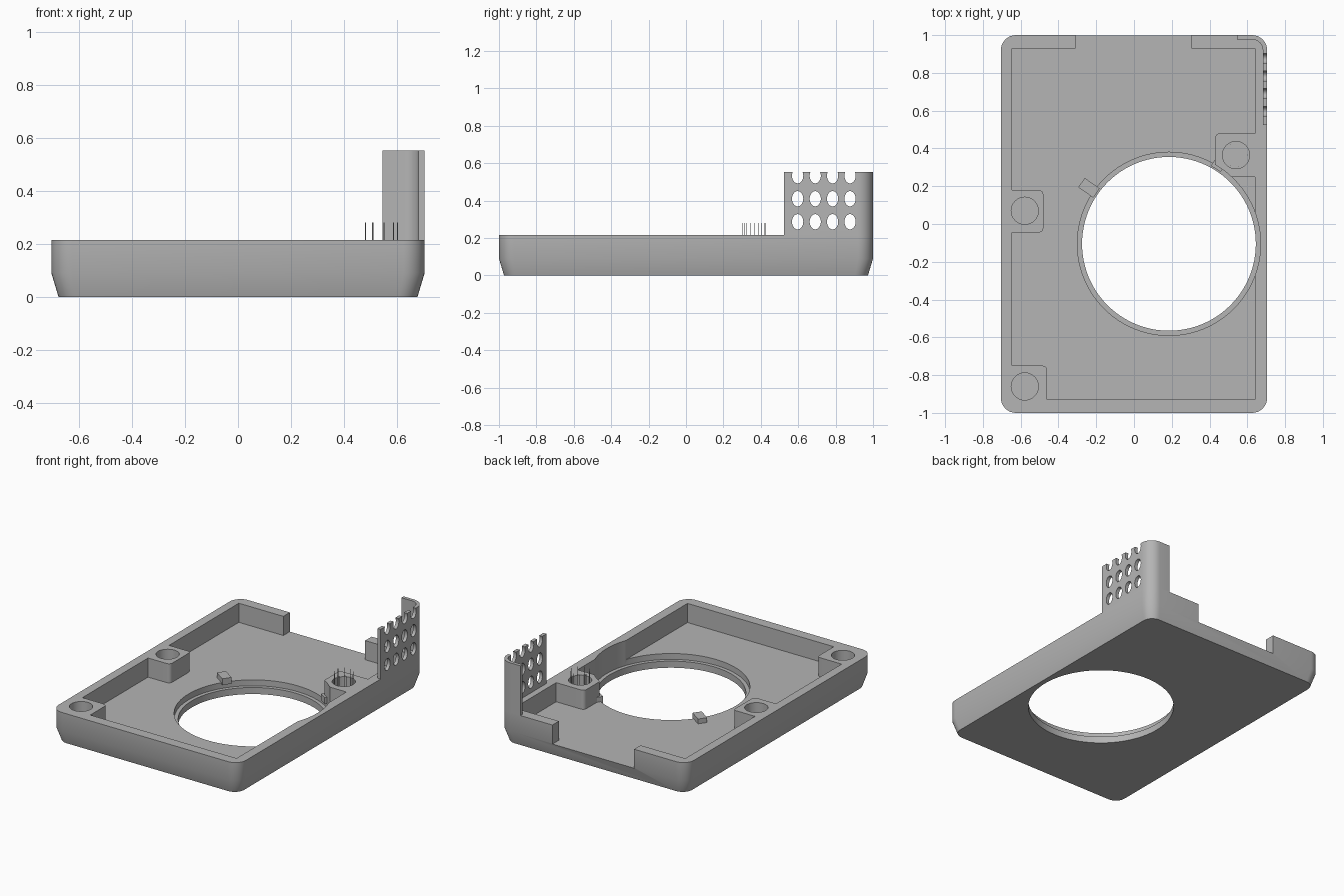
import bpy, bmesh, math
from mathutils import Vector

if "Cube" in bpy.data.objects:
    bpy.data.objects.remove(bpy.data.objects["Cube"], do_unlink=True)

grey = bpy.data.materials.new("plain grey plastic")
grey.use_nodes = True
grey.diffuse_color = (0.46, 0.46, 0.46, 1)
grey.node_tree.nodes["Principled BSDF"].inputs["Base Color"].default_value = grey.diffuse_color

RIM, FLOOR, LEDGE, TOP = 0.215, 0.085, 0.045, 0.553
HALF_X, HALF_Y, CORNER = 0.705, 1.0, 0.08


def arc(cx, cy, rx, start, end, steps, ry=None):
    ry = ry or rx
    angles = [math.radians(start + (end - start) * i / steps) for i in range(steps + 1)]
    return [(cx + rx * math.cos(a), cy + ry * math.sin(a)) for a in angles]


def circle(cx, cy, rx, steps=32, ry=None):
    return arc(cx, cy, rx, 0, 360, steps, ry)[:-1]


def rect(x0, x1, y0, y1, r=0.0):
    if not r:
        return [(x0, y0), (x1, y0), (x1, y1), (x0, y1)]
    centres = [(x1 - r, y1 - r), (x0 + r, y1 - r), (x0 + r, y0 + r), (x1 - r, y0 + r)]
    return [p for i, (cx, cy) in enumerate(centres)
            for p in arc(cx, cy, r, 90 * i, 90 * i + 90, 8)]


def loft(name, rings):
    """Solid through matching rings of 3D points."""
    bm = bmesh.new()
    loops = [[bm.verts.new(p) for p in ring] for ring in rings]
    for low, high in zip(loops, loops[1:]):
        for i in range(len(low)):
            j = (i + 1) % len(low)
            bm.faces.new((low[i], low[j], high[j], high[i]))
    bm.faces.new(loops[0][::-1])
    bm.faces.new(loops[-1])
    bmesh.ops.recalc_face_normals(bm, faces=bm.faces)
    mesh = bpy.data.meshes.new(name)
    bm.to_mesh(mesh)
    bm.free()
    mesh.materials.append(grey)
    obj = bpy.data.objects.new(name, mesh)
    bpy.context.collection.objects.link(obj)
    return obj


def prism(name, outline, z0, z1):
    return loft(name, [[(x, y, z) for x, y in outline] for z in (z0, z1)])


def cut(obj, cutters):
    """Subtract the cutters, bake the result and drop the cutters."""
    for c in cutters:
        c.hide_render = True
        mod = obj.modifiers.new("cut", "BOOLEAN")
        mod.operation, mod.solver, mod.object = "DIFFERENCE", "EXACT", c
    bpy.context.view_layer.update()
    deps = bpy.context.evaluated_depsgraph_get()
    baked = bpy.data.meshes.new_from_object(obj.evaluated_get(deps))
    obj.modifiers.clear()
    obj.data = baked
    for c in cutters:
        bpy.data.objects.remove(c, do_unlink=True)


def smooth(obj):
    bpy.ops.object.select_all(action="DESELECT")
    obj.select_set(True)
    bpy.context.view_layer.objects.active = obj
    bpy.ops.object.shade_smooth_by_angle(angle=math.radians(25))


# Tray body with a tapered foot
inset = 0.027
wide = rect(-HALF_X, HALF_X, -HALF_Y, HALF_Y, CORNER)
foot = rect(-HALF_X + inset, HALF_X - inset, -HALF_Y + inset, HALF_Y - inset, CORNER - 0.01)
tray = loft("tray", [[(x, y, z) for x, y in ring]
                     for ring, z in ((foot, 0), (wide, 0.09), (wide, RIM))])

# Cavity, leaving three screw bosses standing
cavity = prism("cavity_cutter", rect(-0.645, 0.64, -0.93, 0.93), FLOOR, 0.4)
bosses = [(-0.8, -0.48, -0.045, 0.18), (-0.8, -0.46, -1.1, -0.75), (0.43, 0.8, 0.25, 0.48)]
cut(cavity, [prism("boss_keep", rect(*b, 0.025), 0, 0.6) for b in bosses])

# Big round opening with a ledge, rear gap and screw holes
HX, HY, HR = 0.185, -0.105, 0.46
screws = [(-0.578, 0.07), (-0.578, -0.86), (0.54, 0.365)]
cutters = [cavity,
           prism("gap_cutter", rect(-0.31, 0.305, 0.9, 1.1), FLOOR, 0.4),
           prism("ledge_cutter", circle(HX, HY, HR + 0.025, 96), LEDGE, 0.4),
           prism("opening_cutter", circle(HX, HY, HR, 96), -0.1, 0.4)]
cutters += [prism("screw_cutter", circle(x, y, 0.072), 0.12, 0.4) for x, y in screws]
cut(tray, cutters)
smooth(tray)

# Tall corner guard with a grid of vent holes
cx, cy, wall = HALF_X - CORNER, HALF_Y - CORNER, 0.023
profile = [(HALF_X, 0.525)] + arc(cx, cy, CORNER, 0, 90, 8) + [(0.545, HALF_Y)]
profile += [(0.545, HALF_Y - wall)] + arc(cx, cy, CORNER - wall, 90, 0, 8) + [(HALF_X - wall, 0.525)]
guard = prism("corner_guard", profile, RIM, TOP)
vents = []
for y in (0.597, 0.691, 0.784, 0.877):
    for z in (0.287, 0.41, 0.533):
        ring = circle(y, z, 0.03, 24, 0.041)
        vents.append(loft("vent_cutter", [[(x, a, b) for a, b in ring] for x in (0.66, 0.73)]))
cut(guard, vents)
smooth(guard)

# Small locating tabs beside the opening
for i, deg in enumerate((145, 58)):
    a = math.radians(deg)
    out, side = Vector((math.cos(a), math.sin(a))), Vector((-math.sin(a), math.cos(a)))
    mid = Vector((HX, HY))
    tab = [mid + out * r + side * s for r, s in
           ((HR + 0.008, -0.03), (HR + 0.105, -0.03), (HR + 0.105, 0.03), (HR + 0.008, 0.03))]
    prism(f"locating_tab_{i + 1}", [tuple(p) for p in tab], FLOOR - 0.01, 0.118)

# Hair-thin pins standing around the rear screw hole
for i, (x, y) in enumerate(circle(*screws[2], 0.062, 9)):
    prism(f"thin_pin_{i + 1}", circle(x, y, 0.002, 4), 0.12, 0.28)
